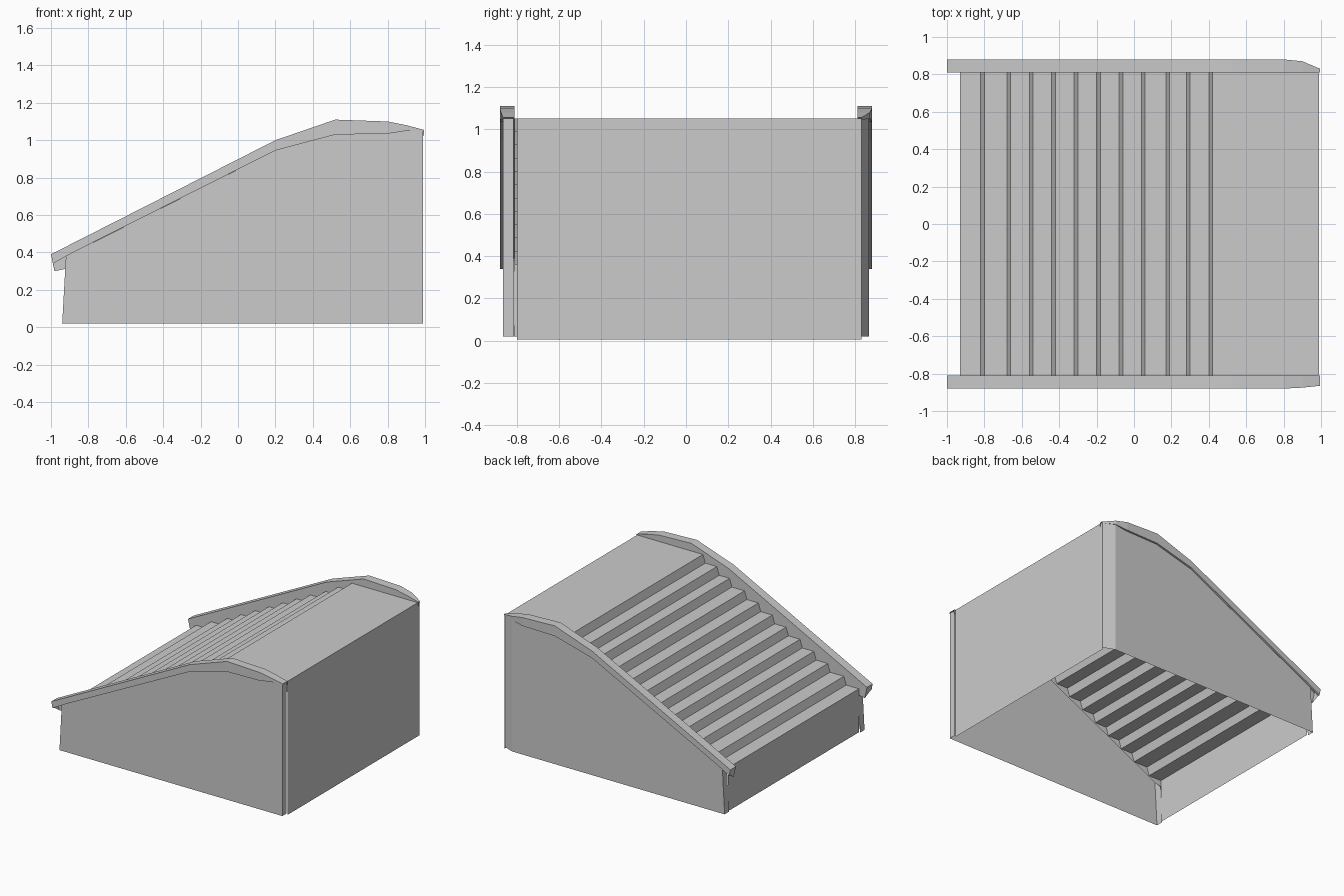
import bpy
import bmesh

cube = bpy.data.objects.get("Cube")
if cube:
    bpy.data.objects.remove(cube, do_unlink=True)

grey = bpy.data.materials.new("plain_grey")
grey.use_nodes = True
colour = (0.6, 0.6, 0.6, 1)
grey.diffuse_color = colour
grey.node_tree.nodes["Principled BSDF"].inputs["Base Color"].default_value = colour


def sheet(name, rows, flip=False, cap=False):
    """Thin surface through rows of points; cap closes the first end."""
    bm = bmesh.new()
    grid = [[bm.verts.new(p) for p in row] for row in rows]
    faces = [[a[i], a[i + 1], b[i + 1], b[i]]
             for a, b in zip(grid, grid[1:]) for i in range(len(a) - 1)]
    if cap:
        faces.append([row[0] for row in grid])
    for f in faces:
        bm.faces.new(f[::-1] if flip else f)
    mesh = bpy.data.meshes.new(name)
    bm.to_mesh(mesh)
    bm.free()
    mesh.materials.append(grey)
    obj = bpy.data.objects.new(name, mesh)
    bpy.context.collection.objects.link(obj)


def across(name, profile, y0=-0.81, y1=0.81):
    """Sweep an x-z profile across the width."""
    sheet(name, [[(x, y, z) for x, z in profile] for y in (y0, y1)])


# Steps with slightly leaning risers
risers = [-0.81, -0.67, -0.55, -0.43, -0.31, -0.19, -0.07, 0.05, 0.18, 0.29, 0.41]
base, top = 0.36, 1.05
rise = (top - base) / len(risers)
profile = [(-0.93, base)]
for k, x in enumerate(risers):
    profile += [(x - 0.01, base + k * rise), (x + 0.01, base + (k + 1) * rise)]
across("steps", profile)

# Front panel, landing and back panel, open underneath
across("front_panel", [(-0.93, 0.02), (-0.93, base)])
across("landing", [(0.42, top), (0.99, top)], -0.81, 0.83)
across("back_panel", [(0.99, top), (0.99, 0.005)], -0.80, 0.83)

# Side rails and walls: x, top z, outer lip depth, inner skirt depth
rail = [(-1.0, 0.39, 0.05, 0.09), (-0.88, 0.451, 0.05, 0.13),
        (0.2, 1.0, 0.055, 0.14), (0.52, 1.11, 0.08, 0.1),
        (0.8, 1.1, 0.065, 0.08), (0.9, 1.08, 0.03, 0.06),
        (0.995, 1.055, 0.01, 0.03)]
wall_top = [(-0.92, 0.38), (0.2, 0.945), (0.52, 1.03), (0.8, 1.035), (0.9, 1.05)]

for side, label, ends in ((-1, "right", (0.875, 0.865)), (1, "left", (0.87, 0.83))):
    outer = [0.88] * (len(rail) - 2) + list(ends)
    under, lip, crown, inner, skirt = [], [], [], [], []
    for (x, z, drop, deep), y in zip(rail, outer):
        lean = 0.02 if x < -0.9 else 0
        under.append((x + lean / 2, side * min(y, 0.865), z - drop))
        lip.append((x + lean / 2, side * y, z - drop))
        crown.append((x, side * y, z))
        inner.append((x, side * 0.81, z))
        skirt.append((x + lean, side * 0.81, z - deep))
    sheet(label + "_rail", [under, lip, crown, inner, skirt], side > 0, True)

    # Wall skin with a narrow front return and a rear corner
    plan = [(-0.92, 0.81, 0.38)] + [(x, 0.865, z) for x, z in wall_top]
    if side < 0:
        plan += [(0.99, 0.865, 1.05), (0.99, 0.815, 1.05)]
    else:
        plan += [(0.988, 0.83, 1.05)]
    high = [(x, side * y, z) for x, y, z in plan]
    low = [(x - 0.02 if x < -0.9 else x, side * y, 0.02) for x, y, z in plan]
    sheet(label + "_wall", [low, high], side > 0)
